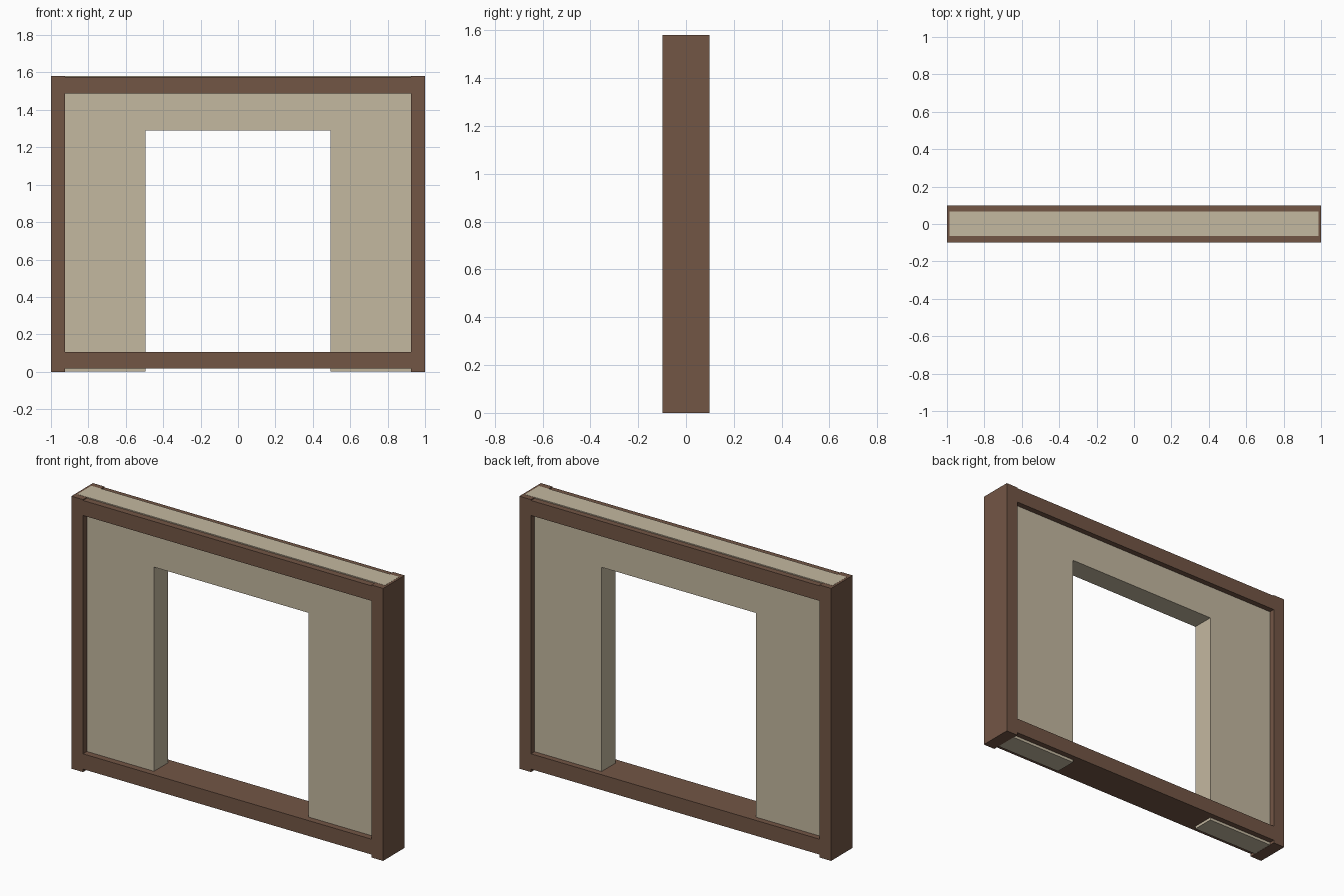
import bpy
import bmesh

if "Cube" in bpy.data.objects:
    bpy.data.objects.remove(bpy.data.objects["Cube"])


def material(name, rgb):
    m = bpy.data.materials.new(name)
    m.diffuse_color = (*rgb, 1.0)
    m.use_nodes = True
    m.node_tree.nodes["Principled BSDF"].inputs["Base Color"].default_value = m.diffuse_color
    return m


WOOD = material("brown_timber", (0.171, 0.093, 0.060))
PLASTER = material("beige_plaster", (0.552, 0.479, 0.350))


def finish(name, bm, mat):
    bmesh.ops.recalc_face_normals(bm, faces=bm.faces)
    mesh = bpy.data.meshes.new(name)
    bm.to_mesh(mesh)
    bm.free()
    mesh.materials.append(mat)
    obj = bpy.data.objects.new(name, mesh)
    bpy.context.collection.objects.link(obj)
    return obj


def box(name, x, y, z, mat):
    """Box from (min, max) ranges on each axis."""
    bm = bmesh.new()
    bmesh.ops.create_cube(bm, size=1.0)
    for v in bm.verts:
        v.co = [r[0] if c < 0 else r[1] for c, r in zip(v.co, (x, y, z))]
    return finish(name, bm, mat)


HALF, INNER, DEPTH, TOP = 1.0, 0.925, 0.099, 1.58

# Timber side posts, full height
for side, label in ((-1, "left"), (1, "right")):
    xs = sorted((side * INNER, side * HALF))
    box(label + "_post", xs, (-DEPTH, DEPTH), (0, TOP), WOOD)

# Timber rails running between the posts
box("top_rail", (-INNER, INNER), (-DEPTH, DEPTH), (1.488, 1.575), WOOD)
box("bottom_rail", (-INNER, INNER), (-DEPTH, DEPTH), (0.017, 0.106), WOOD)

# Plaster wall with a doorway: U-shaped profile extruded through its thickness
WALL, DOOR, HEAD = 0.987, 0.495, 1.29
BASE, CREST = 0.001, TOP + 0.001
Y0, Y1 = -0.063, 0.066
profile = [(-WALL, BASE), (-DOOR, BASE), (-DOOR, HEAD), (DOOR, HEAD),
           (DOOR, BASE), (WALL, BASE), (WALL, CREST), (-WALL, CREST)]
bm = bmesh.new()
face = bm.faces.new([bm.verts.new((x, Y0, z)) for x, z in profile])
ext = bmesh.ops.extrude_face_region(bm, geom=[face])
moved = [g for g in ext["geom"] if isinstance(g, bmesh.types.BMVert)]
bmesh.ops.translate(bm, verts=moved, vec=(0, Y1 - Y0, 0))
if not face.is_valid or len(bm.faces) < 10:
    bm.faces.new([v for v in bm.verts if v not in moved])
finish("doorway_wall", bm, PLASTER)
